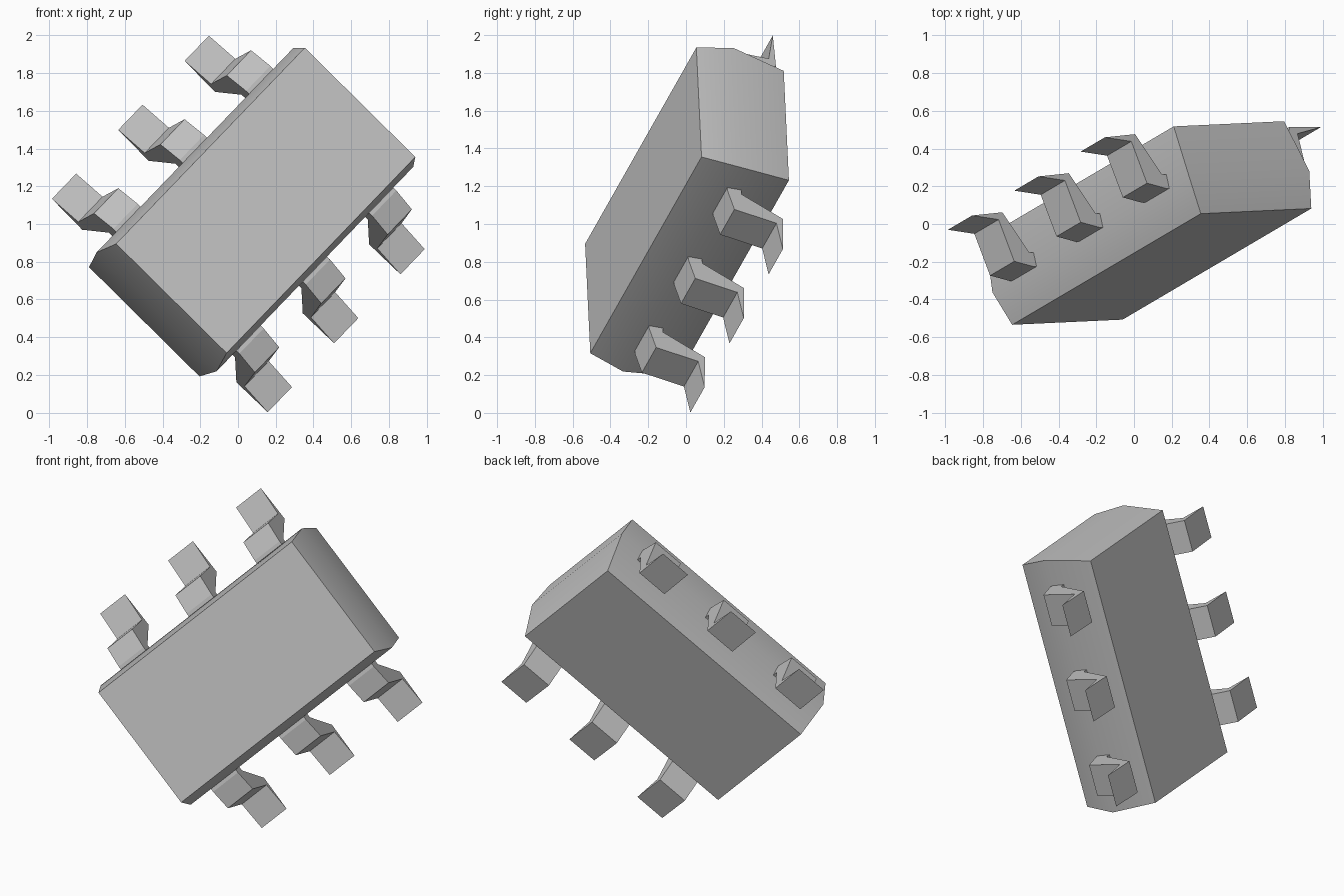
import bpy
import bmesh
from mathutils import Matrix, Vector

cube = bpy.data.objects.get("Cube")
if cube:
    bpy.data.objects.remove(cube, do_unlink=True)

# Tilted frame of the package: length, width and depth (front to back)
length = Vector((0.642, 0.378, 0.667)).normalized()
width = Vector((0.710, 0.033, -0.703))
width = (width - length * width.dot(length)).normalized()
depth = length.cross(width)
frame = Matrix((length, width, depth)).transposed().to_4x4()
frame.translation = (0.147, -0.226, 1.125)

grey = bpy.data.materials.new("neutral grey")
grey.use_nodes = True
colour = (0.55, 0.55, 0.55, 1)
grey.diffuse_color = colour
grey.node_tree.nodes["Principled BSDF"].inputs["Base Color"].default_value = colour


def loft(name, rings):
    """Skin closed rings of points, cap both ends and tilt into place."""
    bm = bmesh.new()
    rings = [[bm.verts.new(p) for p in ring] for ring in rings]
    n = len(rings[0])
    for low, high in zip(rings, rings[1:]):
        for i in range(n):
            j = (i + 1) % n
            bm.faces.new((low[i], low[j], high[j], high[i]))
    bm.faces.new(rings[0][::-1])
    bm.faces.new(rings[-1])
    bmesh.ops.recalc_face_normals(bm, faces=bm.faces)
    bm.transform(frame)
    mesh = bpy.data.meshes.new(name)
    bm.to_mesh(mesh)
    bm.free()
    mesh.materials.append(grey)
    obj = bpy.data.objects.new(name, mesh)
    bpy.context.collection.objects.link(obj)
    return obj


# Body: a block with a slightly bulging waist
sections = [(0.779, 0.412, 0.0), (0.812, 0.448, 0.2), (0.779, 0.412, 0.5)]
corners = ((-1, -1), (1, -1), (1, 1), (-1, 1))
body = loft("body", [[(a * sx, b * sy, d) for sx, sy in corners]
                     for a, b, d in sections])

# Leads: bent strips with a wedge foot, three on each side
profile = [(0.40, 0.20), (0.47, 0.20), (0.60, 0.235), (0.62, 0.475),
           (0.805, 0.505), (0.575, 0.515), (0.47, 0.28), (0.40, 0.28)]
for side, label in ((1, "lower"), (-1, "upper")):
    for k in (-1, 0, 1):
        loft(f"{label}_lead_{k + 2}",
             [[(k * 0.548 + e, side * y, z) for y, z in profile]
              for e in (-0.1, 0.1)])

# Smooth the rounded waist, keep all other edges sharp
bpy.ops.object.select_all(action='DESELECT')
body.select_set(True)
bpy.context.view_layer.objects.active = body
bpy.ops.object.shade_smooth_by_angle(angle=0.4)
